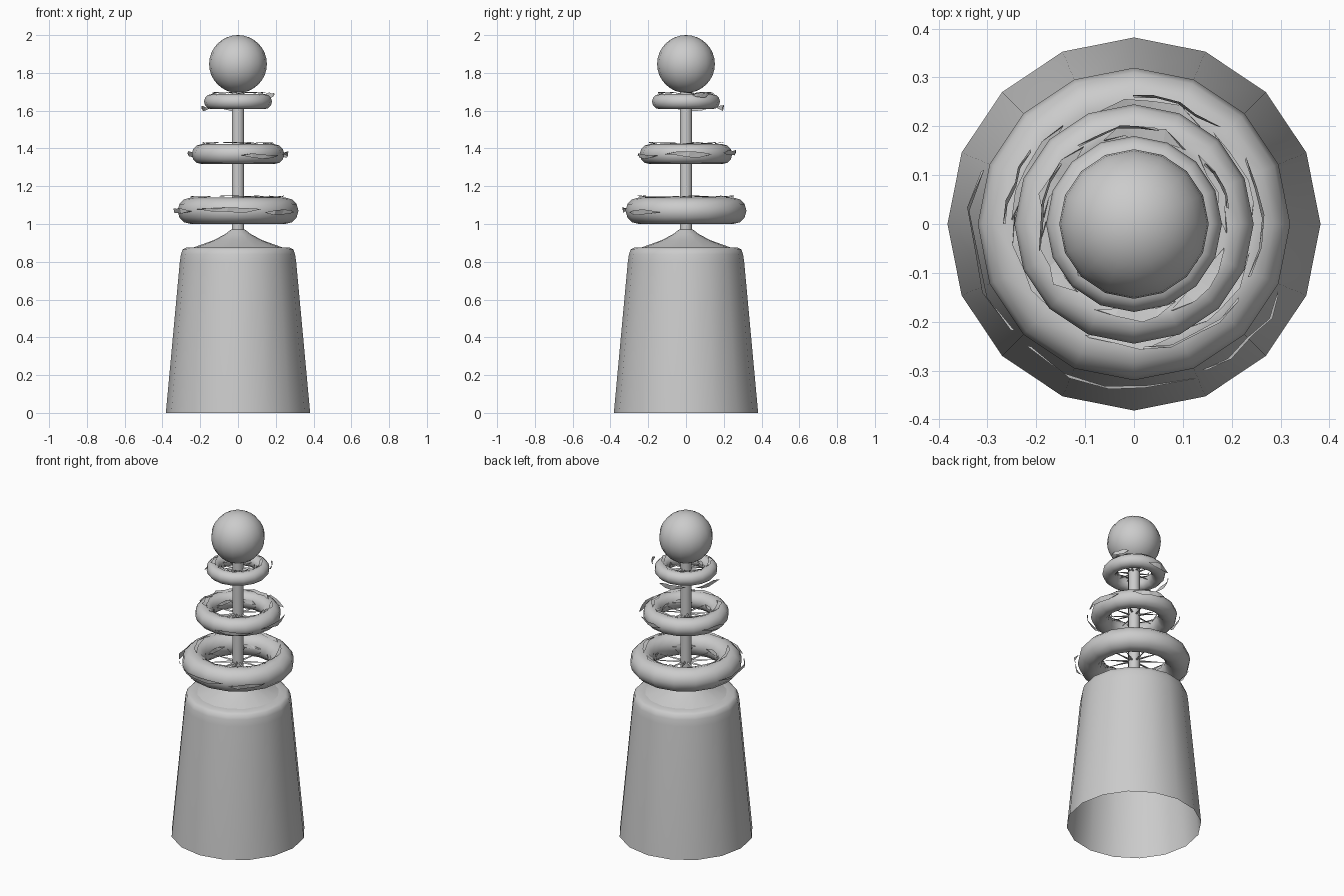
import bpy, bmesh, math, random
from mathutils import Vector

if "Cube" in bpy.data.objects:
    bpy.data.objects.remove(bpy.data.objects["Cube"])

random.seed(4)
TAU = math.tau
grey = bpy.data.materials.new("plain_grey")
grey.diffuse_color = (0.6, 0.6, 0.6, 1)
grey.use_nodes = True
grey.node_tree.nodes["Principled BSDF"].inputs["Base Color"].default_value = grey.diffuse_color


def finish(name, bm, smooth=40):
    bm.normal_update()
    mesh = bpy.data.meshes.new(name)
    bm.to_mesh(mesh)
    bm.free()
    mesh.materials.append(grey)
    ob = bpy.data.objects.new(name, mesh)
    bpy.context.collection.objects.link(ob)
    bpy.ops.object.select_all(action='DESELECT')
    ob.select_set(True)
    bpy.context.view_layer.objects.active = ob
    if smooth:
        bpy.ops.object.shade_smooth_by_angle(angle=math.radians(smooth))
    return ob


def lathe(name, profile, sides=16, closed=False, smooth=40):
    """Turn an (r, z) profile, listed bottom to top on the outside, around z."""
    bm = bmesh.new()
    rings = [[bm.verts.new((r * math.cos(i * TAU / sides), r * math.sin(i * TAU / sides), z))
              for i in range(sides)] for r, z in profile]
    pairs = list(zip(rings, rings[1:]))
    if closed:
        pairs.append((rings[-1], rings[0]))
    for a, b in pairs:
        for i in range(sides):
            j = (i + 1) % sides
            bm.faces.new((a[i], a[j], b[j], b[i]))
    return finish(name, bm, smooth)


def polar(r, a, z):
    return Vector((r * math.cos(a), r * math.sin(a), z))


def ribbon(bm, r, z, start, end, steps, width, jitter, flat):
    """Crumpled leaf-like strip along an arc, pointed at both ends."""
    prev = None
    for i in range(steps + 1):
        a = math.radians(start + (end - start) * i / steps)
        w = 0.002 if i in (0, steps) else width * random.uniform(0.5, 1)
        rr = r + random.uniform(-jitter, jitter)
        zz = z + random.uniform(-jitter, jitter) * 0.6
        dr, dz = (w, 0.004) if flat else (0.005, w)
        cur = [bm.verts.new(polar(rr - dr / 2, a, zz - dz / 2)),
               bm.verts.new(polar(rr + dr / 2, a + random.uniform(-.04, .04), zz + dz / 2))]
        if prev:
            bm.faces.new((prev[0], prev[1], cur[1]))
            bm.faces.new((prev[0], cur[1], cur[0]))
        prev = cur


# Tapered hollow base with a rounded shoulder
lathe("base", [(0.382, 0), (0.308, 0.80), (0.302, 0.84), (0.293, 0.865),
               (0.275, 0.875), (0.225, 0.877)], smooth=50)
# Concave cap leading to the pole
lathe("cap", [(0.235, 0.876), (0.13, 0.914), (0.07, 0.945), (0.04, 0.968), (0.033, 0.972)])
lathe("pole", [(0.033, 0.96), (0.033, 1.72)])

# Ball on top
bm = bmesh.new()
bmesh.ops.create_uvsphere(bm, u_segments=16, v_segments=16, radius=0.153)
bmesh.ops.translate(bm, verts=bm.verts, vec=(0, 0, 1.847))
finish("ball", bm, 60)

# Rings: name, centre radius, tube radius, height, outer leaf arcs (from, to, height shift)
RINGS = [
    ("lower", 0.250, 0.070, 1.070, [(160, 222, 0), (230, 290, 0.005), (295, 335, -0.01)]),
    ("middle", 0.192, 0.053, 1.370, [(-85, -35, -0.01), (-25, 30, 0), (50, 90, 0.005), (145, 180, 0)]),
    ("upper", 0.140, 0.040, 1.648, [(75, 125, -0.03), (140, 195, -0.035), (10, 40, 0.035)]),
]
for name, R, t, z, arcs in RINGS:
    tube = [(R + t * math.cos(k * TAU / 12), z + t * math.sin(k * TAU / 12)) for k in range(12)]
    lathe(name + "_ring", tube, closed=True, smooth=60)

    # Crumpled garland over the top and on the outside of the ring
    bm = bmesh.new()
    for k in range(6):
        a = k * 60 + random.uniform(-8, 8)
        ribbon(bm, R - 0.1 * t, z + t + 0.006, a, a + 52, 4, 0.028, 0.007, True)
    for a0, a1, dz in arcs:
        ribbon(bm, R + t + 0.014, z + dz, a0, a1, 4, 0.032, 0.007, False)
    # Leaves lining the inside of the ring
    for k in range(5):
        a = k * 72 + random.uniform(-10, 10)
        ribbon(bm, R - t - 0.006, z + 0.015, a, a + 45, 3, 0.025, 0.005, False)
    finish(name + "_garland", bm, 0)

    # Thin pointed spokes from pole to ring
    bm = bmesh.new()
    for k in range(10):
        a = (k + random.uniform(-.2, .2)) * TAU / 10
        h = z + random.uniform(-.008, .008)
        tip = bm.verts.new(polar(R - t + 0.01, a, h))
        root = [bm.verts.new(polar(0.03, a + d, h + e))
                for d, e in ((-.2, -.004), (.2, -.004), (0, .006))]
        for i in range(3):
            bm.faces.new((root[i], root[(i + 1) % 3], tip))
    finish(name + "_spokes", bm, 0)
